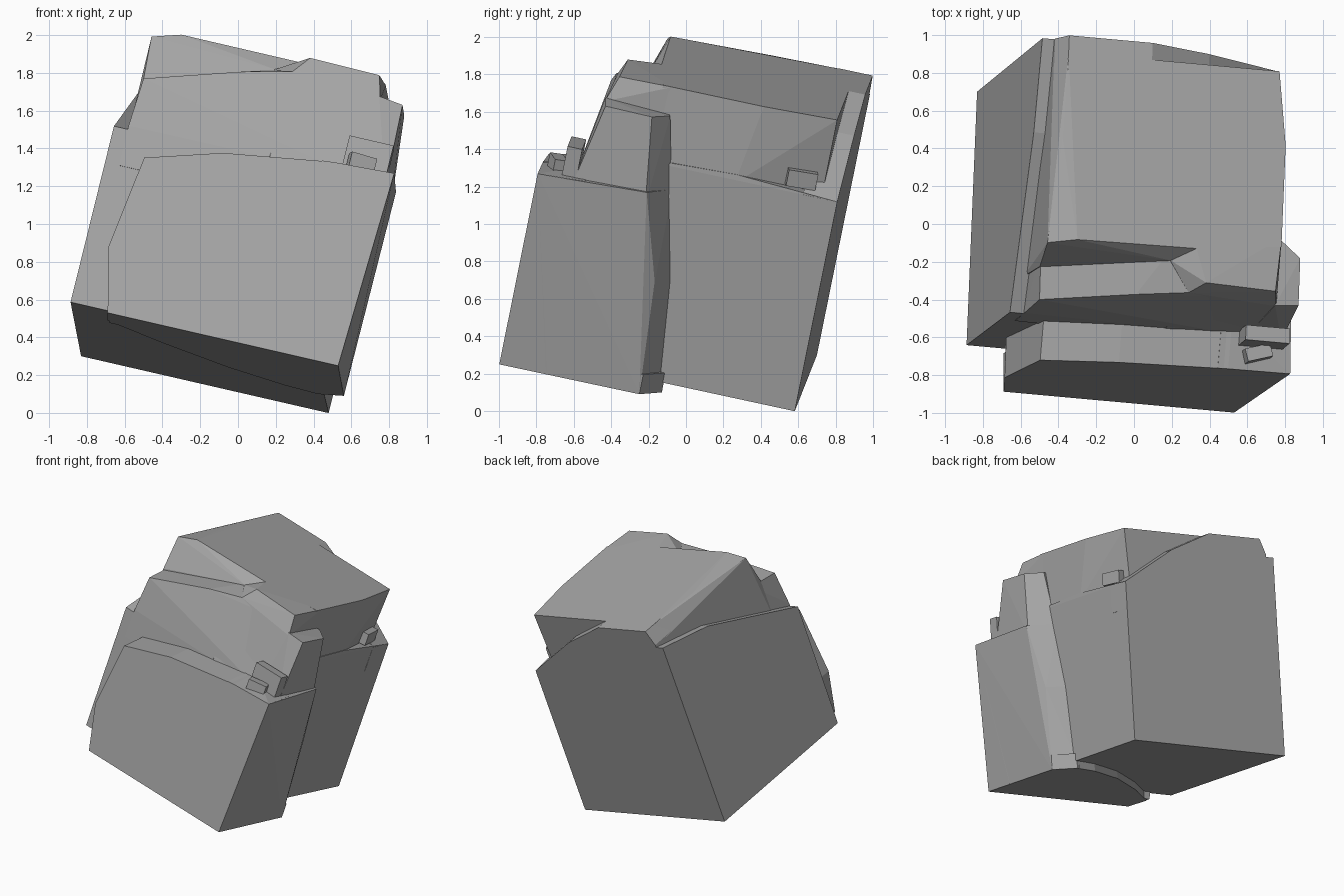
import bpy
import bmesh
from mathutils import Matrix, Vector

default_cube = bpy.data.objects.get("Cube")
if default_cube:
    bpy.data.objects.remove(default_cube, do_unlink=True)

# One plain stone colour
stone = bpy.data.materials.new("stone_grey")
stone.use_nodes = True
colour = (.38, .38, .38, 1)
stone.diffuse_color = colour
stone.node_tree.nodes["Principled BSDF"].inputs["Base Color"].default_value = colour

# The whole rock is modelled upright, then tilted by this frame
side = Vector((.971, -.088, -.223)).normalized()
depth = Vector((.039, .977, -.208))
depth = (depth - side * depth.dot(side)).normalized()
height = side.cross(depth)
tilt = Matrix((side, depth, height)).transposed().to_4x4()


def hull(name, points):
    """Make a flat-faced convex chunk of stone around the given points."""
    bm = bmesh.new()
    for point in points:
        bm.verts.new(point)
    result = bmesh.ops.convex_hull(bm, input=bm.verts[:])
    loose = set(result["geom_interior"]) | set(result["geom_unused"])
    bmesh.ops.delete(bm, geom=[g for g in loose if isinstance(g, bmesh.types.BMVert)],
                     context='VERTS')
    bmesh.ops.dissolve_limit(bm, angle_limit=.03, verts=bm.verts[:], edges=bm.edges[:])
    bmesh.ops.recalc_face_normals(bm, faces=bm.faces[:])
    mesh = bpy.data.meshes.new(name)
    bm.to_mesh(mesh)
    bm.free()
    mesh.materials.append(stone)
    obj = bpy.data.objects.new(name, mesh)
    bpy.context.scene.collection.objects.link(obj)
    obj.matrix_world = tilt
    return obj


def prism(name, outline, axis, low, high):
    """Extrude an outline along one axis of the upright rock."""
    points = []
    for level in (low, high):
        for pair in outline:
            point = list(pair)
            point.insert(axis, level)
            points.append(point)
    return hull(name, points)


def chip(name, centre, size, turn):
    """Make a small loose block, slightly turned about the upright axis."""
    spin = Matrix.Rotation(turn, 3, 'Z')
    corners = [Vector((a * size[0], b * size[1], c * size[2])) / 2
               for a in (-1, 1) for b in (-1, 1) for c in (-1, 1)]
    return hull(name, [Vector(centre) + spin @ corner for corner in corners])


back, recess = .588, .497
front = -1.006
base, foot = .225, .17
top = 1.82

# Large body of the rock, up to the broken rear ledge
hull("main_body", [
    (-.86, -.78, base), (.4, -.78, base), (.415, back, base), (-.86, back, base),
    (-.85, -.78, 1.4), (.41, -.78, 1.4), (.41, .03, 1.43), (.415, back, 1.4),
    (-.87, back, 1.4),
])

# Left slab with its sloping narrow ledge
prism("left_slab", [(-.785, base), (back, base), (back, 1.69), (.1, 1.58), (-.8, 1.2)],
      0, -.935, -.6)

# Crown, with its back right side broken inward
hull("crown", [
    (-.87, -.6, 1.2), (.41, -.5, 1.2), (.41, .03, 1.38), (.3, .25, 1.38),
    (.3, recess, 1.3), (-.87, recess, 1.2), (-.87, recess, 1.7),
    (-.86, -.61, 1.53), (-.2, -.56, 1.74),
    (-.88, -.53, 1.77), (-.73, -.51, top), (-.08, -.5, top), (.38, -.45, top),
    (.38, .1, top), (.33, recess, top), (-.82, recess, top), (-.83, .03, 1.81),
])

# Rear plate ending in a ragged diagonal edge
prism("rear_plate", [(-.87, 1.2), (-.87, 1.71), (-.82, top), (-.365, top),
                     (-.02, 1.67), (.2, 1.53), (.415, 1.4), (.415, 1.2)],
      1, .4, back)

# Lower step in front of the crown
hull("front_step", [
    (-.86, -.8, 1), (.35, -.82, 1), (-.86, -.8, 1.22), (.35, -.82, 1.22),
    (-.845, -.78, 1.49), (-.36, -.74, 1.65), (-.09, -.72, 1.72), (.2, -.72, 1.72),
    (-.86, -.5, 1.54), (-.2, -.5, 1.75), (.2, -.5, 1.74), (-.86, -.5, 1), (.3, -.5, 1),
])

# Crown shoulder reaching forward on the right
hull("crown_shoulder", [
    (-.09, -.72, 1.72), (-.02, -.68, top), (-.08, -.5, top), (-.2, -.56, 1.74),
    (.36, -.69, 1.81), (.38, -.4, top), (.4, -.74, 1.67), (.41, -.4, 1.2),
    (.41, -.82, 1.2), (-.09, -.82, 1.2), (-.09, -.4, 1.2),
])

# Front slab with a bevelled upper ledge
face = [(-.71, foot), (-.79, .52), (-.72, 1.03), (-.32, 1.15),
        (.255, 1.235), (.59, 1.25), (.547, foot)]
hull("front_slab", [(u, front, w) for u, w in face]
     + [(u, -.75, w + (.05 if w > 1 else 0)) for u, w in face[:5]]
     + [(.57, -.75, 1.26), (.547, -.75, foot)])

# Curved underside of the front slab
prism("front_foot", [(-.71, front), (.547, front), (.546, -.24), (.4, -.13),
                     (.22, -.16), (-.08, -.29), (-.43, -.54), (-.72, -.8)],
      2, foot, .28)

# Right flank running back from the front slab
hull("right_flank", [
    (.2, front, foot), (.547, front, foot), (.2, front, 1.23), (.59, front, 1.25),
    (.57, -.415, 1.27), (.53, -.28, .79), (.546, -.24, foot),
    (.38, -.13, foot), (.38, -.19, .79), (.38, -.29, 1.27), (.2, -.8, 1.27),
])

# Upper part of the right flank
hull("flank_top", [
    (.35, -.82, 1.2), (.545, -.82, 1.2), (.56, -.41, 1.2), (.39, -.28, 1.2),
    (.39, -.74, 1.69), (.52, -.725, 1.675), (.52, -.47, 1.67), (.41, -.38, 1.67),
    (.35, -.4, 1.67),
])

# Small broken chips resting on the ledges
chip("front_chip", (.42, -.84, 1.34), (.24, .08, .16), 0)
chip("front_small_chip", (.4, -.92, 1.28), (.14, .07, .08), .3)
chip("rear_chip", (.34, .37, 1.47), (.1, .16, .09), .2)
